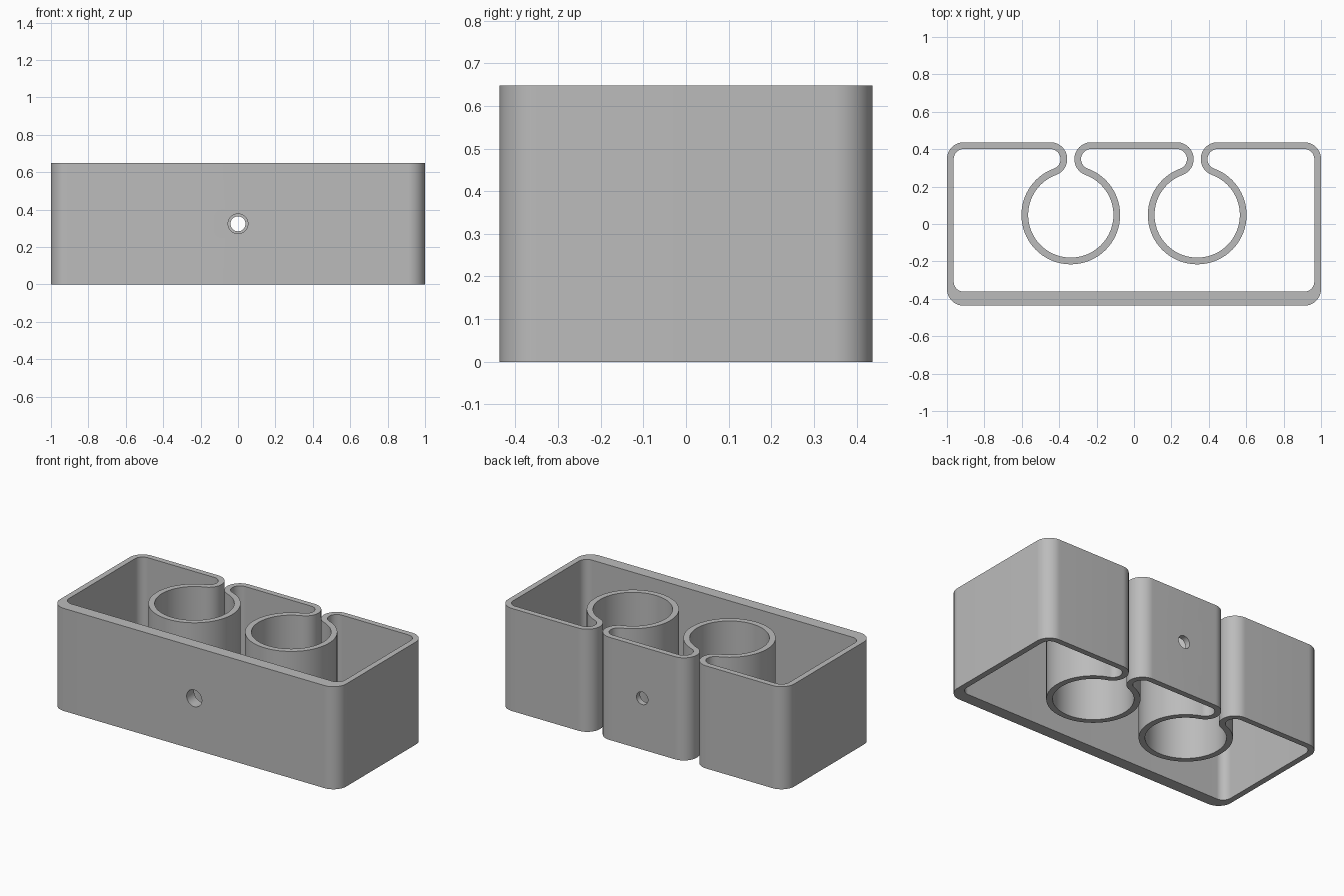
import bpy, bmesh, math
from mathutils import Matrix, Vector

if "Cube" in bpy.data.objects:
    bpy.data.objects.remove(bpy.data.objects["Cube"], do_unlink=True)

HEIGHT, HALF_X, HALF_Y = 0.648, 1.0, 0.437
WALL, FRONT_WALL = 0.036, 0.075
R = 0.09                       # outer radius of corners and lips
BORE = 0.228                   # inner radius of the clip rings
SLOT_X, SLOT_HALF = 0.338, 0.019

grey = bpy.data.materials.new("grey plastic")
grey.use_nodes = True
colour = (0.5, 0.5, 0.5, 1)
grey.diffuse_color = colour
grey.node_tree.nodes["Principled BSDF"].inputs["Base Color"].default_value = colour

# Wall outline: matched points on its outside and inside faces
outside, inside = [], []


def arc(cx, cy, start, end, r_out, r_in, inner_shift=0.0, skip=0):
    steps = max(8, round(abs(end - start) / 5))
    for i in range(skip, steps + 1):
        a = math.radians(start + (end - start) * i / steps)
        d = Vector((math.cos(a), math.sin(a)))
        outside.append(Vector((cx, cy)) + d * r_out)
        inside.append(Vector((cx, cy + inner_shift)) + d * r_in)


corner_x, corner_y = HALF_X - R, HALF_Y - R
lip_dx = SLOT_HALF + R
lip_dy = math.sqrt((BORE + R) ** 2 - lip_dx ** 2)
tilt = math.degrees(math.atan2(lip_dy, lip_dx))
shift = FRONT_WALL - WALL

arc(-corner_x, -corner_y, 270, 180, R, R - WALL, shift)
arc(-corner_x, corner_y, 180, 90, R, R - WALL)
for x in (-SLOT_X, SLOT_X):
    # left lip, open ring, right lip, each tangent to the next
    arc(x - lip_dx, corner_y, 90, -tilt, R, R - WALL)
    arc(x, corner_y - lip_dy, 180 - tilt, 360 + tilt, BORE, BORE + WALL, skip=1)
    arc(x + lip_dx, corner_y, 180 + tilt, 90, R, R - WALL, skip=1)
arc(corner_x, corner_y, 90, 0, R, R - WALL)
arc(corner_x, -corner_y, 0, -90, R, R - WALL, shift)

# Raise the outline into a closed strip
bm = bmesh.new()
outer = [bm.verts.new((p.x, p.y, 0)) for p in outside]
inner = [bm.verts.new((p.x, p.y, 0)) for p in inside]
n = len(outer)
for i in range(n):
    j = (i + 1) % n
    bm.faces.new((outer[i], outer[j], inner[j], inner[i]))
raised = bmesh.ops.extrude_face_region(bm, geom=bm.faces[:])["geom"]
bmesh.ops.translate(bm, vec=(0, 0, HEIGHT),
                    verts=[g for g in raised if isinstance(g, bmesh.types.BMVert)])
bmesh.ops.recalc_face_normals(bm, faces=bm.faces[:])
mesh = bpy.data.meshes.new("double_clip_body")
bm.to_mesh(mesh)
bm.free()
mesh.materials.append(grey)
body = bpy.data.objects.new("double_clip_body", mesh)
bpy.context.collection.objects.link(body)
bpy.context.view_layer.objects.active = body
body.select_set(True)


# Screw holes: wide in the front wall, narrow in the back wall
def drill(name, y, radius):
    cut = bmesh.new()
    turn = Matrix.Translation((0, y, HEIGHT / 2)) @ Matrix.Rotation(math.pi / 2, 4, "X")
    bmesh.ops.create_cone(cut, cap_ends=True, segments=48, radius1=radius,
                          radius2=radius, depth=0.2, matrix=turn)
    data = bpy.data.meshes.new(name)
    cut.to_mesh(data)
    cut.free()
    data.materials.append(grey)
    cutter = bpy.data.objects.new(name, data)
    cutter.hide_render = True
    bpy.context.collection.objects.link(cutter)
    mod = body.modifiers.new(name, "BOOLEAN")
    mod.operation, mod.solver, mod.object = "DIFFERENCE", "EXACT", cutter
    bpy.ops.object.modifier_apply(modifier=name)
    bpy.data.objects.remove(cutter, do_unlink=True)


drill("front_hole", -HALF_Y, 0.053)
drill("back_hole", HALF_Y, 0.04)
bpy.ops.object.shade_smooth_by_angle(angle=math.radians(30))
